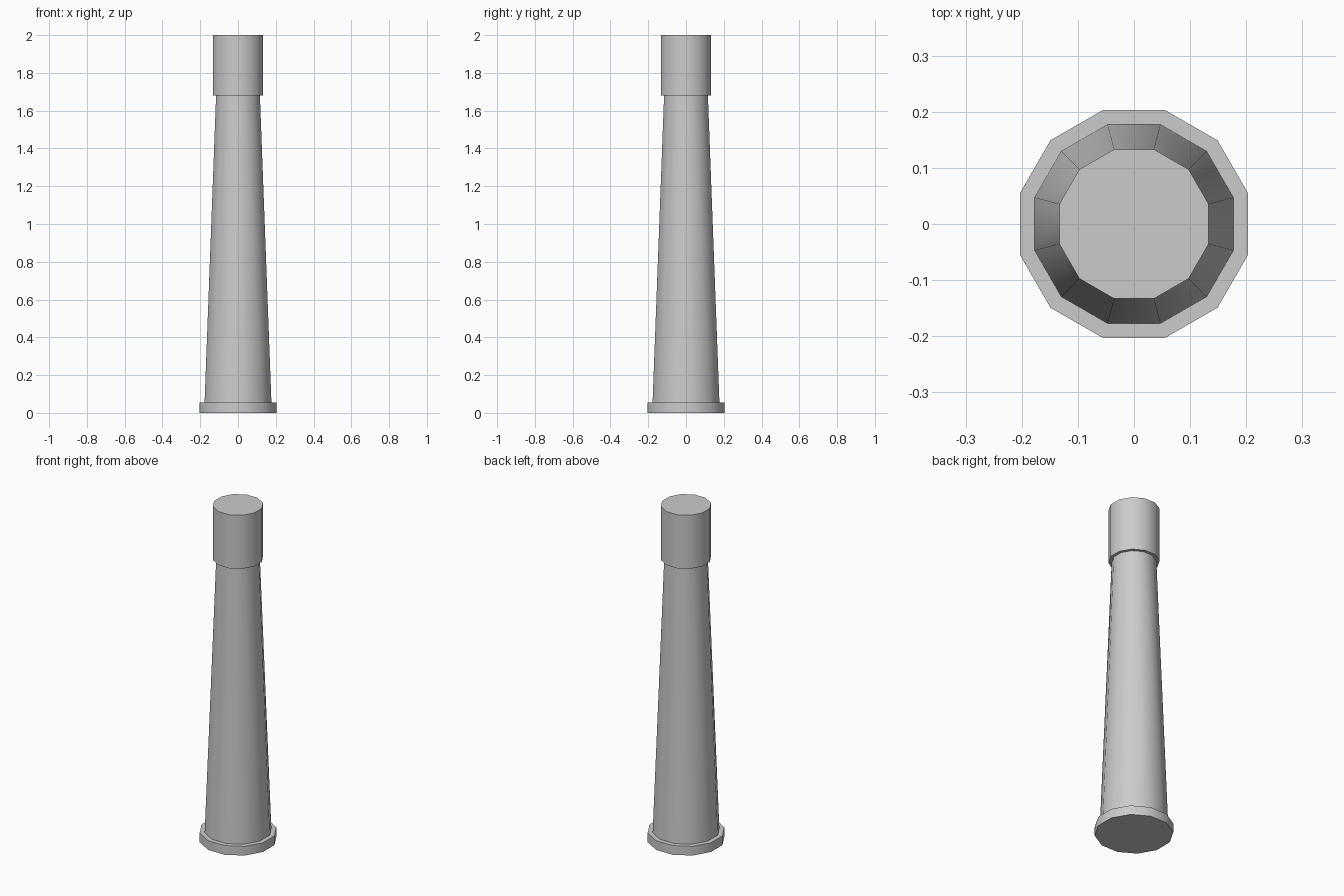
import bpy, math

if "Cube" in bpy.data.objects:
    bpy.data.objects.remove(bpy.data.objects["Cube"])

SIDES = 12


def prism(name, a_bottom, a_top, z0, z1):
    """Twelve-sided tapered prism; sizes are centre-to-flat distances."""
    k = 1 / math.cos(math.pi / SIDES)
    bpy.ops.mesh.primitive_cone_add(
        vertices=SIDES, radius1=a_bottom * k, radius2=a_top * k,
        depth=z1 - z0, location=(0, 0, (z0 + z1) / 2),
        rotation=(0, 0, math.pi / SIDES))
    obj = bpy.context.object
    obj.name = name
    bpy.ops.object.shade_smooth_by_angle(angle=math.radians(40))
    return obj


# Flat foot plate
prism("base_plate", 0.2035, 0.2035, 0.0, 0.055)
# Tapered column
prism("tapered_shaft", 0.177, 0.116, 0.055, 1.68)
# Straight collar at the top
prism("top_collar", 0.133, 0.133, 1.68, 2.0)
